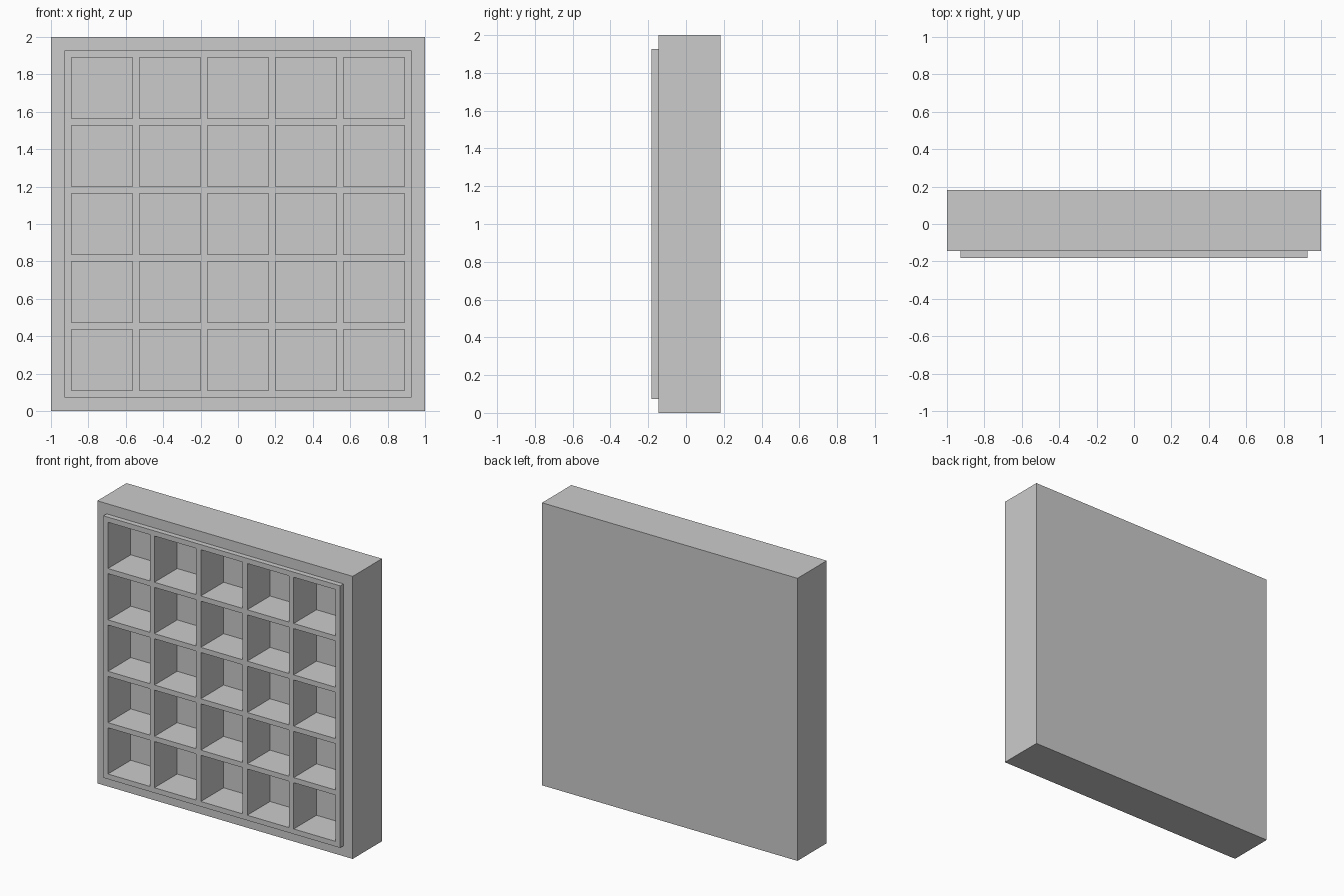
import bpy, bmesh

if "Cube" in bpy.data.objects:
    bpy.data.objects.remove(bpy.data.objects["Cube"])

U = 2 / 55             # base module: one divider thickness
RIM, LIP, FLOOR, BACK = -4 * U, -5 * U, 2 * U, 5 * U   # y depths
CELLS = 5

# Grid lines: outer edge, lip edge, both sides of each cell, lip edge, outer edge
lines = [-27.5, -25.5]
for k in range(CELLS):
    lines += [-24.5 + 10 * k, -15.5 + 10 * k]
lines += [25.5, 27.5]
lines = [v * U for v in lines]
N = len(lines) - 1


def depth(i, j):
    """Front surface depth of one grid square."""
    if i in (0, N - 1) or j in (0, N - 1):
        return RIM
    return FLOOR if i % 2 == 0 and j % 2 == 0 else LIP


bm = bmesh.new()


def quad(*pts):
    bm.faces.new([bm.verts.new((x, y, z + 1)) for x, y, z in pts])


# Front rim, raised lattice and compartment floors, with walls at each step
for i in range(N):
    for j in range(N):
        x0, x1, z0, z1 = lines[i], lines[i + 1], lines[j], lines[j + 1]
        d = depth(i, j)
        quad((x0, d, z0), (x1, d, z0), (x1, d, z1), (x0, d, z1))
        if i < N - 1 and depth(i + 1, j) != d:
            e = depth(i + 1, j)
            quad((x1, d, z0), (x1, e, z0), (x1, e, z1), (x1, d, z1))
        if j < N - 1 and depth(i, j + 1) != d:
            e = depth(i, j + 1)
            quad((x0, d, z1), (x0, e, z1), (x1, e, z1), (x1, d, z1))
bmesh.ops.remove_doubles(bm, verts=bm.verts, dist=1e-5)

# Outer case sides and back panel
rim_edges = [e for e in bm.edges if e.is_boundary]
ext = bmesh.ops.extrude_edge_only(bm, edges=rim_edges)["geom"]
for v in (g for g in ext if isinstance(g, bmesh.types.BMVert)):
    v.co.y = BACK
bmesh.ops.contextual_create(bm, geom=[g for g in ext if isinstance(g, bmesh.types.BMEdge)])
bmesh.ops.recalc_face_normals(bm, faces=bm.faces)

mesh = bpy.data.meshes.new("compartment_shelf")
bm.to_mesh(mesh)
bm.free()
bpy.context.collection.objects.link(bpy.data.objects.new("compartment_shelf", mesh))
